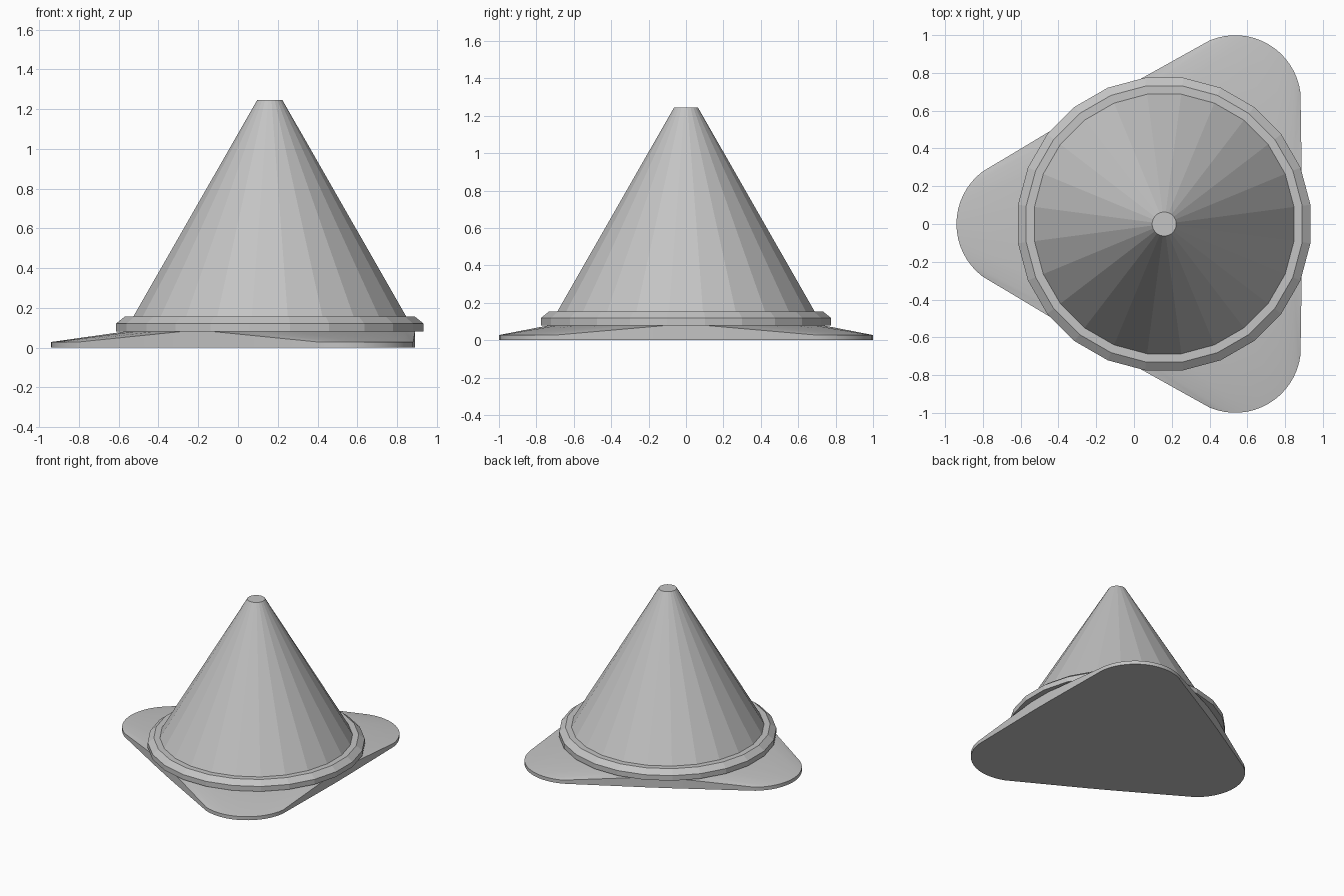
import bpy, bmesh
from math import sin, cos, radians, pi

if "Cube" in bpy.data.objects:
    bpy.data.objects.remove(bpy.data.objects["Cube"], do_unlink=True)

CENTRE_X = 0.16
SIDES = 24

grey = bpy.data.materials.new("plain grey")
grey.use_nodes = True
colour = (0.55, 0.55, 0.55, 1)
grey.diffuse_color = colour
grey.node_tree.nodes["Principled BSDF"].inputs["Base Color"].default_value = colour


def circle(radius, z):
    step = 2 * pi / SIDES
    return [(radius * cos((i + 0.5) * step), radius * sin((i + 0.5) * step), z)
            for i in range(SIDES)]


def finish(name, bm):
    bmesh.ops.recalc_face_normals(bm, faces=bm.faces)
    mesh = bpy.data.meshes.new(name)
    bm.to_mesh(mesh)
    bm.free()
    mesh.materials.append(grey)
    obj = bpy.data.objects.new(name, mesh)
    obj.location.x = CENTRE_X
    bpy.context.collection.objects.link(obj)
    return obj


def lathe(name, profile):
    """Capped faceted solid from (radius, height) pairs."""
    bm = bmesh.new()
    rings = [[bm.verts.new(p) for p in circle(r, z)] for r, z in profile]
    for low, high in zip(rings, rings[1:]):
        for i in range(SIDES):
            j = (i + 1) % SIDES
            bm.faces.new((low[i], low[j], high[j], high[i]))
    bm.faces.new(rings[0])
    bm.faces.new(rings[-1])
    return finish(name, bm)


# Three-lobed foot: hull of a raised disc and three thin rounded tips
bm = bmesh.new()
points = circle(0.737, 0.08) + circle(0.737, 0)
TIP_STEPS = 16
for lobe in (60, 180, 300):
    for i in range(TIP_STEPS + 1):
        a = radians(lobe - 53 + 106 * i / TIP_STEPS)
        x = 0.752 * cos(radians(lobe)) + 0.348 * cos(a)
        y = 0.752 * sin(radians(lobe)) + 0.348 * sin(a)
        points += [(x, y, 0), (x, y, 0.028)]
verts = [bm.verts.new(p) for p in points]
bmesh.ops.convex_hull(bm, input=verts)
bmesh.ops.delete(bm, geom=[v for v in bm.verts if not v.link_faces], context='VERTS')
foot = finish("three_lobed_foot", bm)
for p in foot.data.polygons:
    p.use_smooth = True
bpy.context.view_layer.objects.active = foot
foot.select_set(True)
bpy.ops.object.shade_smooth_by_angle(angle=radians(20))
foot.select_set(False)

# Chamfered collar and the tall truncated cone standing on it
lathe("collar_ring", [(0.781, 0.08), (0.781, 0.12), (0.737, 0.155)])
lathe("cone_body", [(0.693, 0.155), (0.064, 1.245)])
